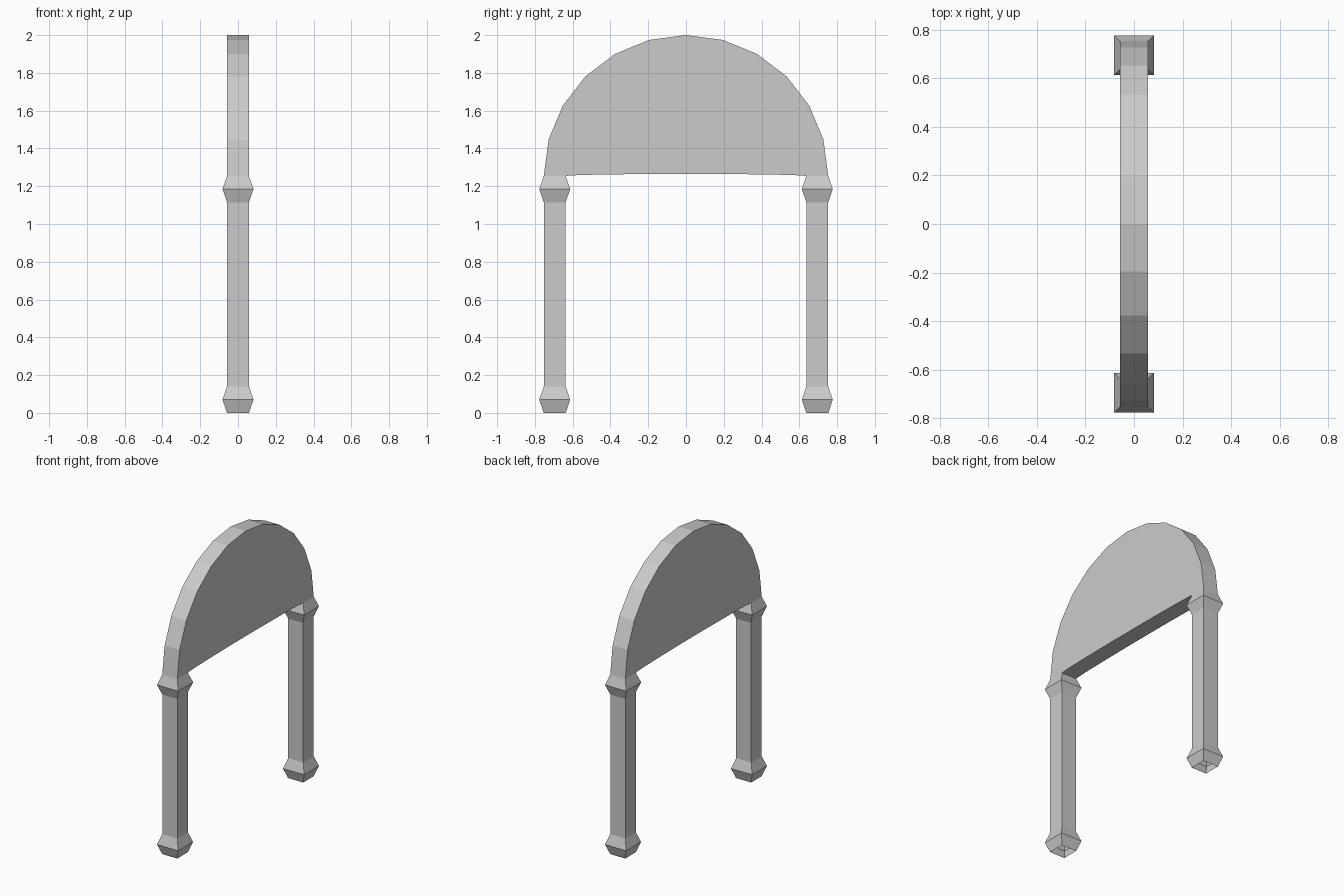
import bpy, bmesh, math

if "Cube" in bpy.data.objects:
    bpy.data.objects.remove(bpy.data.objects["Cube"])

HALF = 0.058      # half thickness of shafts and arch panel
FLARE = 0.082     # half thickness at the collars
POST_Y = 0.695    # post centre
SPRING = 1.254    # height where the arch starts
SEGMENTS = 12


def make_object(name, bm):
    bmesh.ops.recalc_face_normals(bm, faces=bm.faces)
    mesh = bpy.data.meshes.new(name)
    bm.to_mesh(mesh)
    bm.free()
    bpy.context.collection.objects.link(bpy.data.objects.new(name, mesh))


def bridge(bm, rings, closed):
    for a, b in zip(rings, rings[1:]):
        n = len(a)
        for i in range(n if closed else n - 1):
            j = (i + 1) % n
            bm.faces.new((a[i], a[j], b[j], b[i]))


# Square posts with pointed collars at foot and head, open underneath
profile = [(HALF, 0), (FLARE, 0.07), (HALF, 0.14),
           (HALF, 1.115), (FLARE, 1.185), (HALF, SPRING)]
for name, y in (("front_post", -POST_Y), ("back_post", POST_Y)):
    bm = bmesh.new()
    rings = [[bm.verts.new((sx * r, y + sy * r, z))
              for sx, sy in ((-1, -1), (1, -1), (1, 1), (-1, 1))]
             for r, z in profile]
    bridge(bm, rings, True)
    make_object(name, bm)

# Filled arch: half-round outer edge over an almost flat lower edge
bm = bmesh.new()
rings = []
for i in range(SEGMENTS + 1):
    a = math.pi * i / SEGMENTS
    c, s = math.cos(a), math.sin(a)
    outer = ((POST_Y + HALF) * c, SPRING + (2 - SPRING) * s)
    inner = ((POST_Y - HALF) * c, SPRING + 0.011 * s)
    rings.append([bm.verts.new((x, y, z)) for x, (y, z) in
                  ((-HALF, outer), (HALF, outer), (HALF, inner), (-HALF, inner))])
bridge(bm, rings, True)
make_object("arch_panel", bm)
